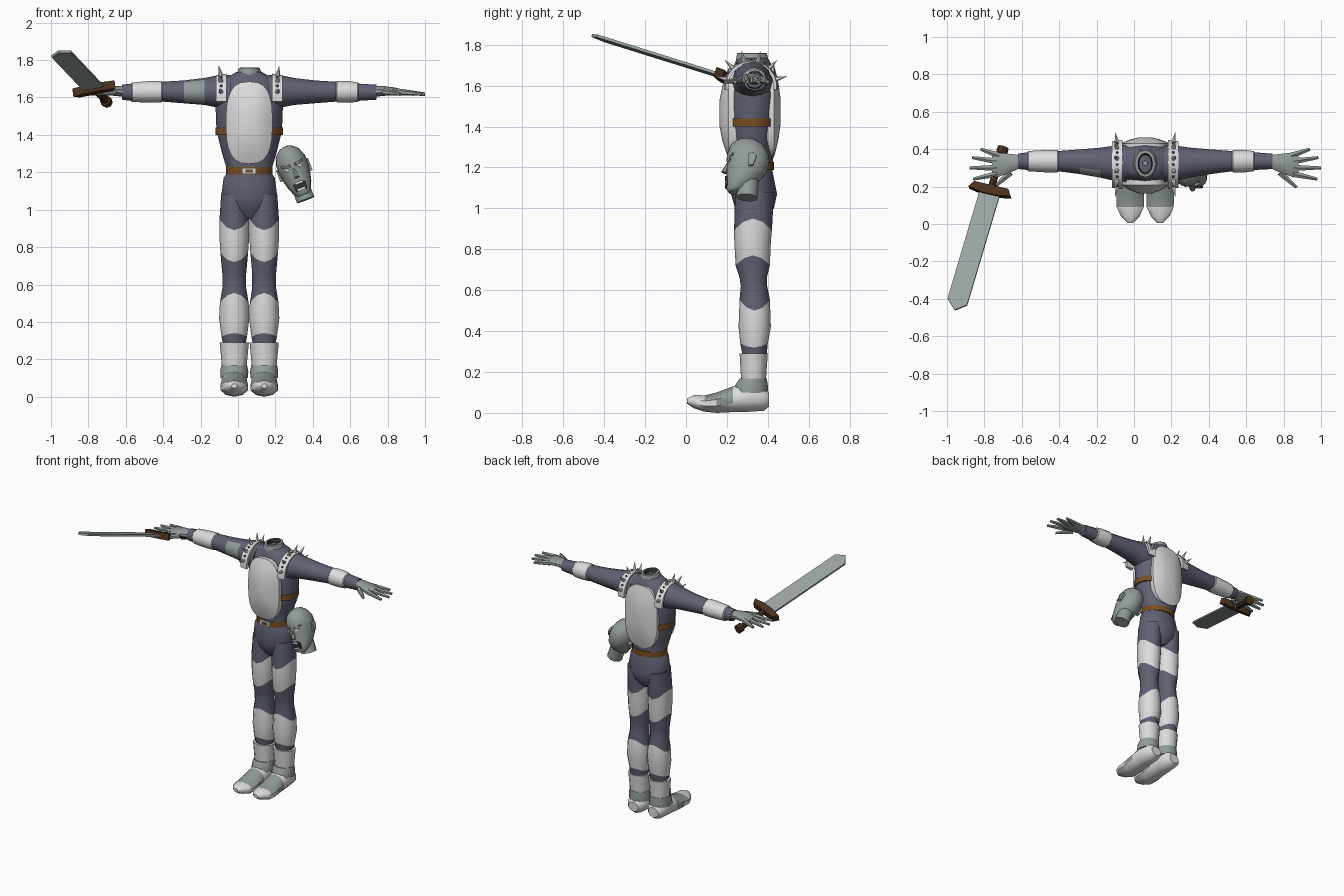
import bpy, bmesh
from math import sin, cos, pi, radians
from mathutils import Vector, Matrix

cube = bpy.data.objects.get("Cube")
if cube:
    bpy.data.objects.remove(cube, do_unlink=True)

MID = 0.06  # x of the body's plane of symmetry


def material(name, r, g, b):
    mat = bpy.data.materials.new(name)
    mat.use_nodes = True
    mat.diffuse_color = (r, g, b, 1)
    mat.node_tree.nodes["Principled BSDF"].inputs["Base Color"].default_value = (r, g, b, 1)
    return mat


NAVY = material("slate cloth", 0.115, 0.12, 0.17)
WHITE = material("white armour", 0.72, 0.72, 0.72)
GREY = material("grey green skin", 0.28, 0.33, 0.315)
STEEL = material("blade steel", 0.32, 0.37, 0.365)
LEATHER = material("brown leather", 0.19, 0.075, 0.016)
WOOD = material("dark wood", 0.07, 0.03, 0.011)
DARK = material("dark hollow", 0.03, 0.03, 0.035)


def finish(name, bm, mats, angle=40):
    bmesh.ops.recalc_face_normals(bm, faces=bm.faces[:])
    mesh = bpy.data.meshes.new(name)
    bm.to_mesh(mesh)
    bm.free()
    for mat in mats:
        mesh.materials.append(mat)
    obj = bpy.data.objects.new(name, mesh)
    bpy.context.collection.objects.link(obj)
    bpy.ops.object.select_all(action="DESELECT")
    obj.select_set(True)
    bpy.context.view_layer.objects.active = obj
    bpy.ops.object.shade_smooth_by_angle(angle=radians(angle))
    return obj


def loft(name, axis, rings, mats, paint=None, n=12):
    """Rings are (position, centre a, centre b, radius a, radius b, optional zigzag)."""
    bm = bmesh.new()
    loops = []
    for t, ca, cb, ra, rb, *zig in rings:
        loop = []
        for k in range(n):
            th = 2 * pi * k / n
            a, b = ca + ra * sin(th), cb - rb * cos(th)
            z = t + (zig[0] * cos(th) ** 2 if zig else 0)
            loop.append(bm.verts.new({"z": (a, b, z), "x": (t, a, b), "y": (a, t, b)}[axis]))
        loops.append(loop)
    bm.faces.new(loops[0])
    for i, (low, high) in enumerate(zip(loops, loops[1:])):
        for k in range(n):
            j = (k + 1) % n
            face = bm.faces.new((low[k], low[j], high[j], high[k]))
            face.material_index = paint(i, face.calc_center_median()) if paint else 0
    last = bm.faces.new(loops[-1])
    last.material_index = paint(len(rings) - 2, last.calc_center_median()) if paint else 0
    return finish(name, bm, mats)


def span(z, rx, front, back, x=MID, zig=0):
    """Horizontal ring given by its front and back y."""
    return (z, x, (front + back) / 2, rx, (back - front) / 2, zig)


def rod(name, a, b, r0, r1, mat, n=8):
    a, b = Vector(a), Vector(b)
    turn = (b - a).to_track_quat("Z", "Y").to_matrix().to_4x4()
    bm = bmesh.new()
    bmesh.ops.create_cone(bm, cap_ends=True, segments=n, radius1=r0, radius2=r1, depth=(b - a).length,
                          matrix=Matrix.Translation((a + b) / 2) @ turn)
    return finish(name, bm, [mat])


def slab(name, outline, origin, u, v, thick, mat):
    """Flat outline in the u, v plane with a thickness across it."""
    origin, u, v = Vector(origin), Vector(u).normalized(), Vector(v).normalized()
    across = u.cross(v).normalized() * thick / 2
    bm = bmesh.new()
    sides = [[bm.verts.new(origin + u * p + v * q + across * s) for p, q in outline] for s in (-1, 1)]
    for side in sides:
        bm.faces.new(side)
    for k in range(len(outline)):
        j = k - 1
        bm.faces.new((sides[0][j], sides[0][k], sides[1][k], sides[1][j]))
    return finish(name, bm, [mat], 20)


def rect(w, h):
    return [(-w / 2, -h / 2), (w / 2, -h / 2), (w / 2, h / 2), (-w / 2, h / 2)]


# Torso and pelvis
loft("torso", "z", [span(*r) for r in (
    (0.95, 0.03, 0.28, 0.39), (1.0, 0.12, 0.24, 0.43), (1.07, 0.15, 0.22, 0.445), (1.17, 0.137, 0.23, 0.425),
    (1.2, 0.115, 0.235, 0.42), (1.3, 0.145, 0.215, 0.435), (1.42, 0.175, 0.2, 0.445), (1.55, 0.18, 0.2, 0.45),
    (1.65, 0.175, 0.22, 0.435), (1.7, 0.13, 0.235, 0.42), (1.735, 0.07, 0.25, 0.4))], [NAVY], n=16)

# Open neck collar
loft("neck", "z", [span(1.7, 0.08, 0.24, 0.41), span(1.758, 0.055, 0.25, 0.395), span(1.76, 0.04, 0.265, 0.38),
                   span(1.72, 0.03, 0.28, 0.365)], [GREY, DARK], lambda i, c: int(i == 2))
rod("neck_bone", (MID, 0.325, 1.71), (MID, 0.325, 1.75), 0.016, 0.014, GREY)

# Belts and buckle
for name, z, rx, front, back in (("chest_belt", 1.42, 0.181, 0.194, 0.451), ("waist_belt", 1.207, 0.124, 0.226, 0.43)):
    loft(name, "z", [span(z + h, rx, front, back) for h in (-0.02, 0.02)], [LEATHER], n=16)
slab("buckle", rect(0.075, 0.034), (MID, 0.224, 1.207), (1, 0, 0), (0, 0, 1), 0.016, WHITE)
slab("buckle_centre", rect(0.04, 0.016), (MID, 0.215, 1.207), (1, 0, 0), (0, 0, 1), 0.006, LEATHER)


# Domed chest and back plates
def plate(name, rim, crown, root, z, rx, rz):
    bm = bmesh.new()
    n, previous = 24, None

    def bulge(t):
        return abs(t) ** 0.72 * (1 if t > 0 else -1)

    for r, y in [(1, root), (1, rim)] + [(r, rim + (crown - rim) * (1 - r * r)) for r in (0.85, 0.6, 0.3)]:
        angles = [2 * pi * k / n for k in range(n)]
        loop = [bm.verts.new((MID + rx * r * bulge(cos(a)), y, z + rz * r * bulge(sin(a)))) for a in angles]
        if previous:
            for k in range(n):
                bm.faces.new((previous[k - 1], previous[k], loop[k], loop[k - 1]))
        previous = loop
    bm.faces.new(previous)
    finish(name, bm, [WHITE])


plate("chest_plate", 0.208, 0.16, 0.29, 1.465, 0.125, 0.22)
plate("back_plate", 0.43, 0.465, 0.37, 1.475, 0.13, 0.225)

for side, s in (("right", -1), ("left", 1)):
    def X(d):
        return MID + s * d

    # Leg with pointed armour bands
    loft(side + "_leg", "z", [span(z, rx, f, b, X(0.08), zig) for z, rx, f, b, zig in (
        (0.1, 0.058, 0.285, 0.38, 0), (0.29, 0.062, 0.275, 0.395, 0), (0.32, 0.068, 0.265, 0.4, 0.02),
        (0.42, 0.081, 0.257, 0.415, 0), (0.5, 0.077, 0.262, 0.41, 0.055), (0.58, 0.064, 0.268, 0.397, 0.04),
        (0.66, 0.064, 0.262, 0.395, 0), (0.77, 0.074, 0.243, 0.41, -0.05), (0.86, 0.08, 0.236, 0.415, -0.02),
        (0.95, 0.079, 0.235, 0.42, -0.06), (1.08, 0.07, 0.24, 0.43, 0))],
        [NAVY, WHITE], lambda i, c: int(i in (2, 3, 7, 8)))

    # Boot: cuff, ankle wrap and foot
    loft(side + "_boot_cuff", "z", [span(0.15, 0.065, 0.27, 0.39, X(0.08)), span(0.29, 0.078, 0.262, 0.4, X(0.08))],
         [WHITE])
    loft(side + "_ankle_wrap", "z", [span(0.1, 0.074, 0.235, 0.4, X(0.08)), span(0.135, 0.075, 0.24, 0.4, X(0.08)),
                                    span(0.168, 0.069, 0.262, 0.395, X(0.08))], [GREY])
    loft(side + "_foot", "y", [(y, X(0.08), (lo + hi) / 2, rx, (hi - lo) / 2) for y, lo, hi, rx in (
        (0.405, 0.03, 0.1, 0.04), (0.38, 0.01, 0.13, 0.062), (0.3, 0.005, 0.15, 0.07), (0.23, 0.004, 0.13, 0.072),
        (0.15, 0, 0.1, 0.077), (0.09, 0.006, 0.085, 0.076), (0.04, 0.022, 0.088, 0.052), (0.005, 0.045, 0.07, 0.015))],
        [WHITE, GREY], lambda i, c: int(i in (3, 4) and c.z > 0.05), n=10)

    # Arm with forearm band; the right one has a bare patch in front
    band = 0.585 if s > 0 else 0.63
    loft(side + "_arm", "x", [(X(d), y, z, ry, rz) for d, y, z, ry, rz in (
        (0.1, 0.325, 1.62, 0.1, 0.1), (0.17, 0.325, 1.632, 0.093, 0.086), (0.24, 0.328, 1.632, 0.08, 0.072),
        (0.35, 0.333, 1.63, 0.066, 0.061), (0.465, 0.336, 1.631, 0.054, 0.053), (0.47, 0.336, 1.631, 0.06, 0.058),
        (0.53, 0.336, 1.63, 0.06, 0.058), (band - 0.005, 0.336, 1.628, 0.054, 0.052),
        (band, 0.336, 1.628, 0.047, 0.046), (0.68, 0.335, 1.628, 0.041, 0.04))], [NAVY, WHITE, GREY],
        lambda i, c: 1 if 4 <= i <= 7 else 2 if s < 0 and i == 2 and c.y < 0.3 else 0)

    # Open hand
    loft(side + "_palm", "x", [(X(d), y, z, ry, rz) for d, y, z, ry, rz in (
        (0.66, 0.335, 1.632, 0.034, 0.03), (0.72, 0.325, 1.635, 0.052, 0.026), (0.78, 0.318, 1.632, 0.067, 0.021),
        (0.82, 0.318, 1.628, 0.06, 0.014))], [GREY], n=10)
    for finger, d0, y0, d1, y1 in (("thumb", 0.72, 0.275, 0.81, 0.195), ("index", 0.79, 0.268, 0.92, 0.24),
                                   ("middle", 0.79, 0.3, 0.94, 0.3), ("ring", 0.79, 0.335, 0.925, 0.355),
                                   ("little", 0.78, 0.365, 0.88, 0.4)):
        rod(f"{side}_{finger}_finger", (X(d0), y0, 1.63), (X(d1), y1, 1.618), 0.019, 0.009, GREY, 6)

    # Spiked shoulder strap
    def arch(angle, r, out=0):
        return Vector((X(0.15 + out), 0.318 - cos(angle) * (0.11 + r), 1.6 + sin(angle) * (0.105 + r)))

    bm = bmesh.new()
    rows = []
    for k in range(13):
        a = radians(-10 + 200 * k / 12)
        rows.append([bm.verts.new(arch(a, r, w)) for r, w in ((0, -0.028), (0.022, -0.028), (0.015, 0.028), (0, 0.028))])
    for low, high in zip(rows, rows[1:]):
        for k in range(4):
            bm.faces.new((low[k - 1], low[k], high[k], high[k - 1]))
    bm.faces.new(rows[0])
    bm.faces.new(rows[-1])
    finish(side + "_shoulder_strap", bm, [WHITE])
    for k in range(6):
        a = radians(15 + 30 * k)
        rod(f"{side}_shoulder_spike_{k}", arch(a, 0.01), arch(a, 0.07, 0.012), 0.014, 0.001, WHITE, 6)
        if k < 5:
            b = a + radians(15)
            rod(f"{side}_strap_stud_{k}", arch(b, 0.01), arch(b, 0.026), 0.008, 0.006, NAVY, 6)

# Sword pointing forward through the right hand
hilt = Vector((-0.767, 0.18, 1.645))
ahead = Vector((-0.19, -0.64, 0.2)).normalized()
wide = Vector((0.928, -0.274, 0.2))
wide = (wide - ahead * wide.dot(ahead)).normalized()
slab("sword_blade", [(-0.056, 0), (0.056, 0), (0.056, 0.655), (0, 0.698), (-0.056, 0.645)], hilt, wide, ahead, 0.014, STEEL)
slab("sword_guard", [(-0.118, 0.012), (-0.095, -0.024), (0.095, -0.024), (0.118, 0.012), (0.04, 0.026), (-0.04, 0.026)],
     hilt, wide, ahead, 0.045, WOOD)
rod("sword_grip", hilt, hilt - ahead * 0.23, 0.019, 0.019, WOOD)
rod("sword_pommel", hilt - ahead * 0.21, hilt - ahead * 0.25, 0.03, 0.03, WOOD)

# Severed head hanging at the left hip, built upright and then tilted
head = [loft("head", "z", [span(z, rx, f, b, 0) for z, rx, f, b in (
    (-0.13, 0.03, -0.09, -0.04), (-0.115, 0.048, -0.1, 0.0), (-0.07, 0.066, -0.102, 0.06), (-0.03, 0.076, -0.1, 0.095),
    (0.02, 0.083, -0.096, 0.108), (0.07, 0.083, -0.098, 0.105), (0.115, 0.064, -0.08, 0.08),
    (0.14, 0.035, -0.05, 0.045), (0.148, 0.01, -0.015, 0.015))], [GREY], n=16)]
head.append(rod("severed_neck", (0, 0.01, -0.03), (0, 0.0, -0.158), 0.05, 0.052, GREY, 10))
head.append(rod("nose", (0, -0.09, 0.025), (0, -0.112, -0.028), 0.006, 0.015, GREY, 6))
right, up = (1, 0, 0), (0, 0, 1)
head.append(slab("mouth", [(-0.03, -0.03), (0.03, -0.03), (0.034, 0.01), (0.015, 0.022), (-0.015, 0.022), (-0.034, 0.01)],
                 (0, -0.1, -0.072), right, up, 0.009, DARK))
for name, z in (("upper_teeth", -0.058), ("lower_teeth", -0.095)):
    head.append(slab(name, rect(0.042, 0.009), (0, -0.104, z), right, up, 0.007, WHITE))
for s in (-1, 1):
    name = "left" if s > 0 else "right"
    eye = [(-0.019, 0), (0, -0.009), (0.019, 0), (0, 0.009)]
    head.append(slab(name + "_eye", eye, (s * 0.036, -0.088, 0.026), (1, s * 0.4, 0), up, 0.009, WHITE))
    head.append(rod(name + "_brow", (s * 0.012, -0.093, 0.04), (s * 0.06, -0.066, 0.05), 0.009, 0.007, GREY, 6))
    ear = [(-0.015, -0.032), (0.008, -0.03), (0.025, 0.018), (0.01, 0.036), (-0.018, 0.028)]
    head.append(slab(name + "_ear", ear, (s * 0.084, 0.022, 0.01), (0, 1, 0), up, 0.016, GREY))
place = Matrix.Translation((0.305, 0.298, 1.2)) @ Matrix.Rotation(radians(-21), 4, "Y")
for part in head:
    part.matrix_world = place
